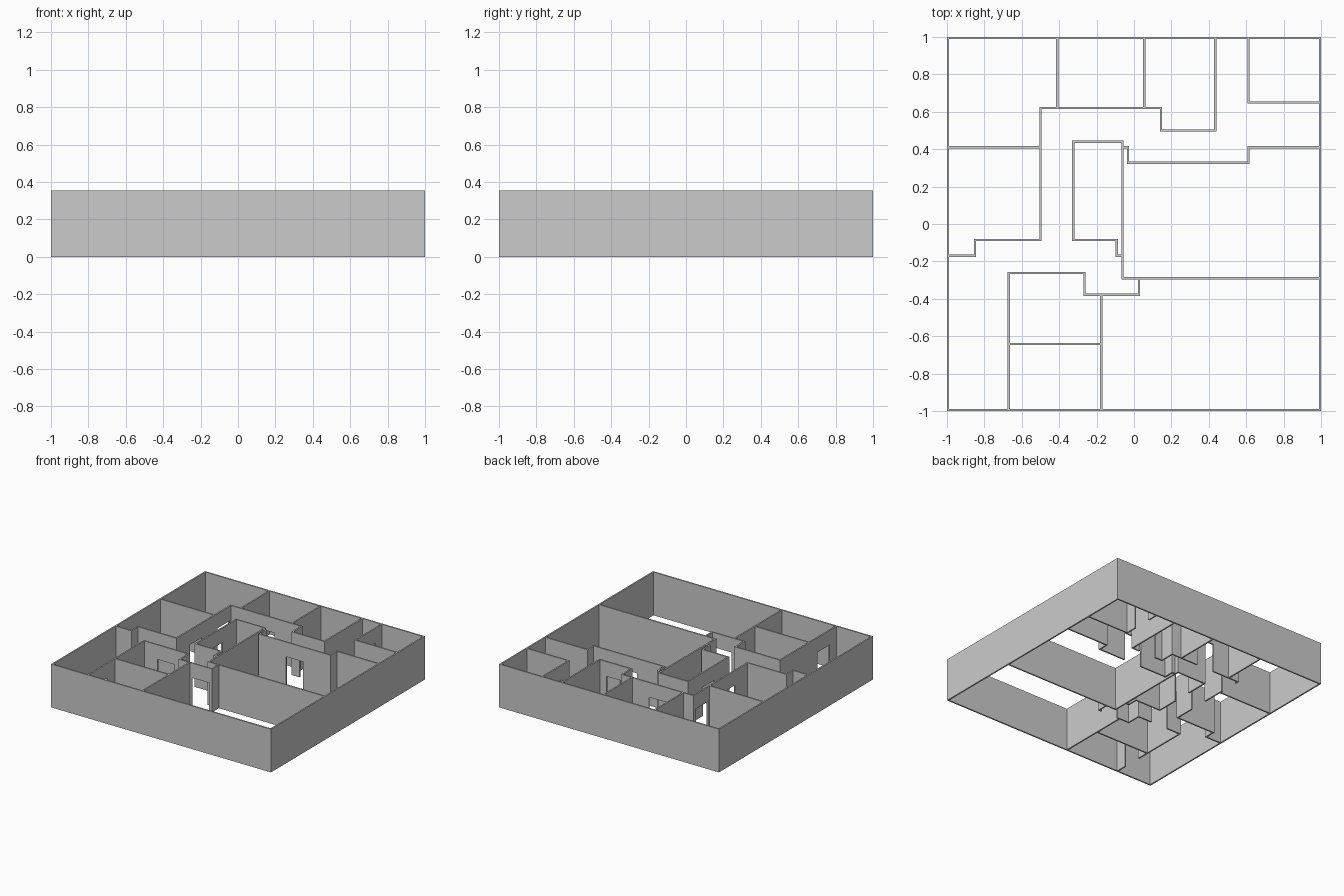
import bpy, bmesh
from mathutils import Vector

if "Cube" in bpy.data.objects:
    bpy.data.objects.remove(bpy.data.objects["Cube"])

H, T = 0.355, 0.012            # wall height and thickness
DOOR_W, DOOR_H = 0.155, 0.235  # door opening


def wall(name, a, b, door=None):
    """Straight wall from a to b; door = (start, end) of the stretch whose middle gets an opening."""
    a, b = Vector((*a, 0)), Vector((*b, 0))
    d = (b - a).normalized()
    n = Vector((-d.y, d.x, 0))
    length = (b - a).length
    lo, hi = -T / 2, length + T / 2
    prof = [(lo, 0)]
    if door:
        axis = 0 if abs(d.x) > 0.5 else 1
        m = abs((door[0] + door[1]) / 2 - a[axis])
        l, r = m - DOOR_W / 2, m + DOOR_W / 2
        prof += [(l, 0), (l, DOOR_H), (r, DOOR_H), (r, 0)]
    prof += [(hi, 0), (hi, H), (lo, H)]
    bm = bmesh.new()
    verts = [bm.verts.new(a + d * u - n * T / 2 + Vector((0, 0, z))) for u, z in prof]
    face = bm.faces.new(verts)
    ext = bmesh.ops.extrude_face_region(bm, geom=[face])
    bmesh.ops.translate(bm, vec=n * T,
                        verts=[v for v in ext["geom"] if isinstance(v, bmesh.types.BMVert)])
    bmesh.ops.recalc_face_normals(bm, faces=bm.faces)
    me = bpy.data.meshes.new(name)
    bm.to_mesh(me)
    bm.free()
    bpy.context.collection.objects.link(bpy.data.objects.new(name, me))


def run(name, pts, doors={}):
    """Chain of walls; doors maps segment index to the stretch holding the door."""
    for i, (p, q) in enumerate(zip(pts, pts[1:])):
        wall(f"{name}_{i + 1}", p, q, doors.get(i))


E = 1 - T / 2
# outer shell
run("outer_wall", [(-E, -E), (E, -E), (E, E), (-E, E), (-E, -E)])

# back row of rooms
run("back_rooms_wall", [(-.5, .62), (.145, .62), (.145, .5), (.435, .5), (.435, E)],
    {0: (-.41, .055), 2: (.145, .435)})
run("back_divider_left", [(-.41, .62), (-.41, E)])
run("back_divider_right", [(.055, .62), (.055, E)])
run("back_corner_room", [(E, .65), (.612, .65), (.612, E)], {1: (.65, 1)})

# left rooms
run("left_back_room_wall", [(-.5, .41), (-.5, .62)], {0: (.41, .62)})
run("left_room_wall", [(-.5, .41), (-.5, -.085), (-.85, -.085), (-.85, -.17), (-E, -.17)],
    {0: (.41, -.085)})
run("left_divider", [(-E, .41), (-.5, .41)])

# central room
run("central_room_wall", [(-.062, .44), (-.325, .44), (-.325, -.085), (-.092, -.085),
                          (-.092, -.17), (-.062, -.17)], {1: (.44, -.085)})
run("central_party_wall", [(-.062, .44), (-.062, -.29)])

# large right room
run("right_room_back_wall", [(-.062, .41), (-.032, .41), (-.032, .327), (.612, .327),
                             (.612, .41), (E, .41)], {2: (-.032, .612)})
run("right_room_front_wall", [(-.062, -.29), (E, -.29)])

# front rooms
run("front_rooms_wall", [(.027, -.29), (.027, -.378), (-.265, -.378), (-.265, -.262),
                         (-.67, -.262), (-.67, -E)],
    {1: (.027, -.175), 3: (-.265, -.67), 4: (-.642, -1)})
run("front_divider", [(-.67, -.642), (-.175, -.642)])
run("front_party_wall", [(-.175, -.378), (-.175, -E)])
